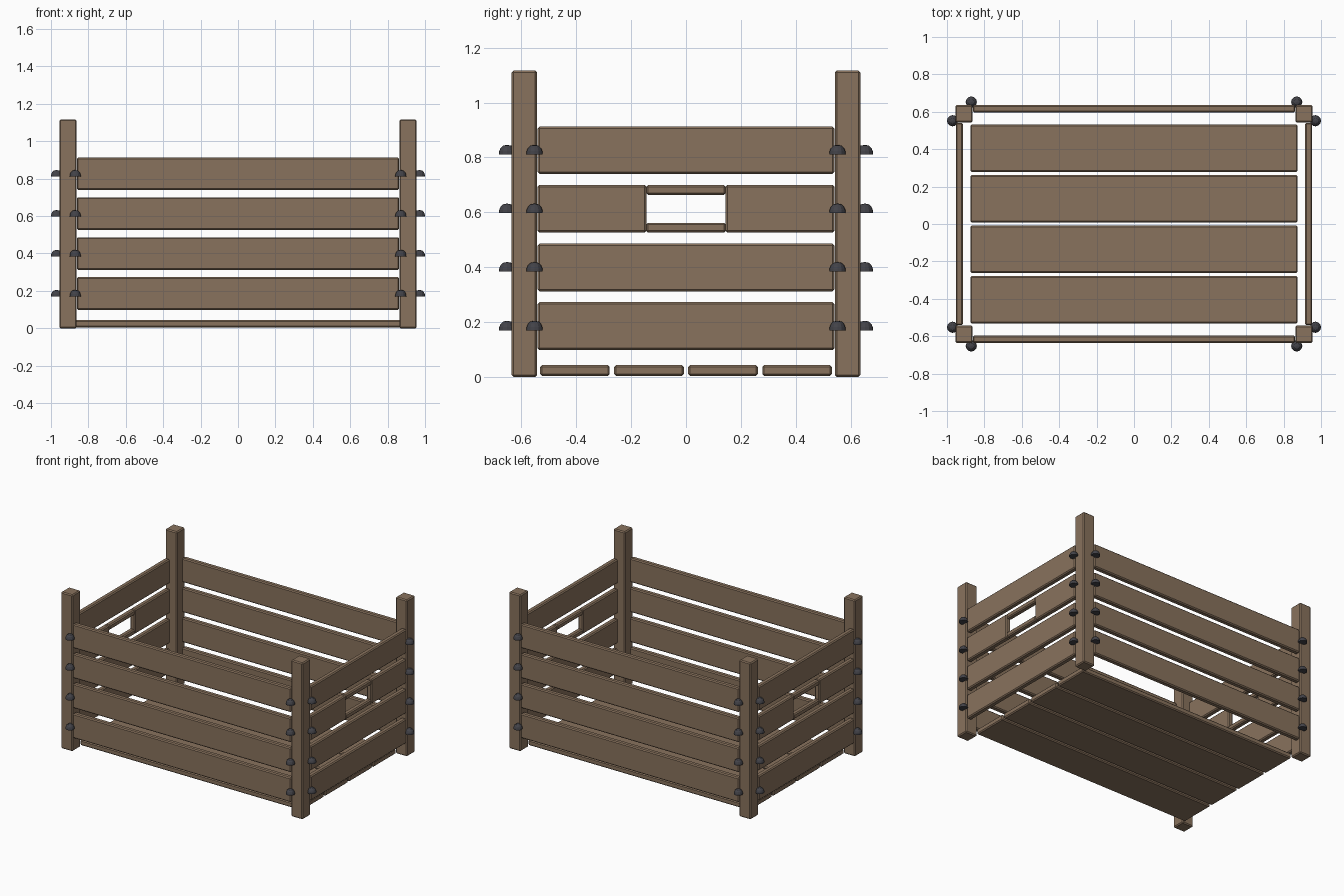
import bpy, bmesh, math

if "Cube" in bpy.data.objects:
    bpy.data.objects.remove(bpy.data.objects["Cube"])

def material(name, color):
    m = bpy.data.materials.new(name)
    m.diffuse_color = color
    m.use_nodes = True
    m.node_tree.nodes["Principled BSDF"].inputs["Base Color"].default_value = m.diffuse_color
    return m

WOOD = material("wood", (0.25, 0.17, 0.11, 1))
IRON = material("iron", (0.055, 0.055, 0.065, 1))

def finish(name, bm, mat):
    bmesh.ops.recalc_face_normals(bm, faces=bm.faces[:])
    mesh = bpy.data.meshes.new(name)
    bm.to_mesh(mesh)
    bm.free()
    mesh.materials.append(mat)
    ob = bpy.data.objects.new(name, mesh)
    bpy.context.collection.objects.link(ob)
    return ob

def board(name, x, y, z, bevel=0.007):
    """Chamfered plank from three (min, max) ranges."""
    bm = bmesh.new()
    bmesh.ops.create_cube(bm, size=1)
    for v in bm.verts:
        for i, (lo, hi) in enumerate((x, y, z)):
            v.co[i] = lo if v.co[i] < 0 else hi
    bmesh.ops.bevel(bm, geom=bm.edges[:], offset=bevel, segments=1,
                    affect='EDGES')
    return finish(name, bm, WOOD)

def stud(name, x, y, z, sides=12):
    """Flat-bottomed low dome, pointing up."""
    bm = bmesh.new()
    profile = [(0.030, 0.0), (0.0285, 0.012), (0.024, 0.023), (0.015, 0.032)]
    rings = []
    for r, h in profile:
        rings.append([bm.verts.new((x + r * math.cos(2 * math.pi * i / sides),
                                    y + r * math.sin(2 * math.pi * i / sides),
                                    z + h)) for i in range(sides)])
    for a, b in zip(rings, rings[1:]):
        for i in range(sides):
            j = (i + 1) % sides
            bm.faces.new((a[i], a[j], b[j], b[i]))
    bm.faces.new(rings[0][::-1])
    tip = bm.verts.new((x, y, z + 0.035))
    for i in range(sides):
        bm.faces.new((rings[-1][i], rings[-1][(i + 1) % sides], tip))
    return finish(name, bm, IRON)

def span(s, lo, hi):
    """Range mirrored to the side given by the sign s."""
    return tuple(sorted((s * lo, s * hi)))

ROWS = [(0.098, 0.273), (0.312, 0.486), (0.526, 0.70), (0.74, 0.912)]
STUD_Z = [0.17, 0.384, 0.597, 0.811]
SIDES = {-1: "front", 1: "back"}
ENDS = {-1: "left", 1: "right"}

# corner posts and their studs
for sy, fb in SIDES.items():
    for sx, lr in ENDS.items():
        board(f"{fb}_{lr}_post", span(sx, 0.863, 0.955),
              span(sy, 0.543, 0.635), (0, 1.117))
        for n, z in enumerate(STUD_Z, 1):
            stud(f"{fb}_{lr}_side_stud_{n}", sx * 0.87, sy * 0.652, z)
            stud(f"{fb}_{lr}_end_stud_{n}", sx * 0.97, sy * 0.552, z)

# long side slats
for sy, fb in SIDES.items():
    for n, z in enumerate(ROWS, 1):
        board(f"{fb}_slat_{n}", (-0.862, 0.862), span(sy, 0.597, 0.635), z)

# end slats; the third row has a hand hole
for sx, lr in ENDS.items():
    x = span(sx, 0.915, 0.953)
    for n, z in enumerate(ROWS, 1):
        if n != 3:
            board(f"{lr}_end_slat_{n}", x, (-0.541, 0.541), z)
            continue
        for sy, fb in SIDES.items():
            board(f"{lr}_{fb}_handle_slat", x, span(sy, 0.144, 0.541), z)
        board(f"{lr}_handle_lower_rail", x, (-0.145, 0.145), (0.526, 0.562))
        board(f"{lr}_handle_upper_rail", x, (-0.145, 0.145), (0.664, 0.70))

# floor boards
for n in range(4):
    c = (n - 1.5) * 0.27
    board(f"floor_board_{n + 1}", (-0.875, 0.875), (c - 0.127, c + 0.127),
          (0.004, 0.043))
